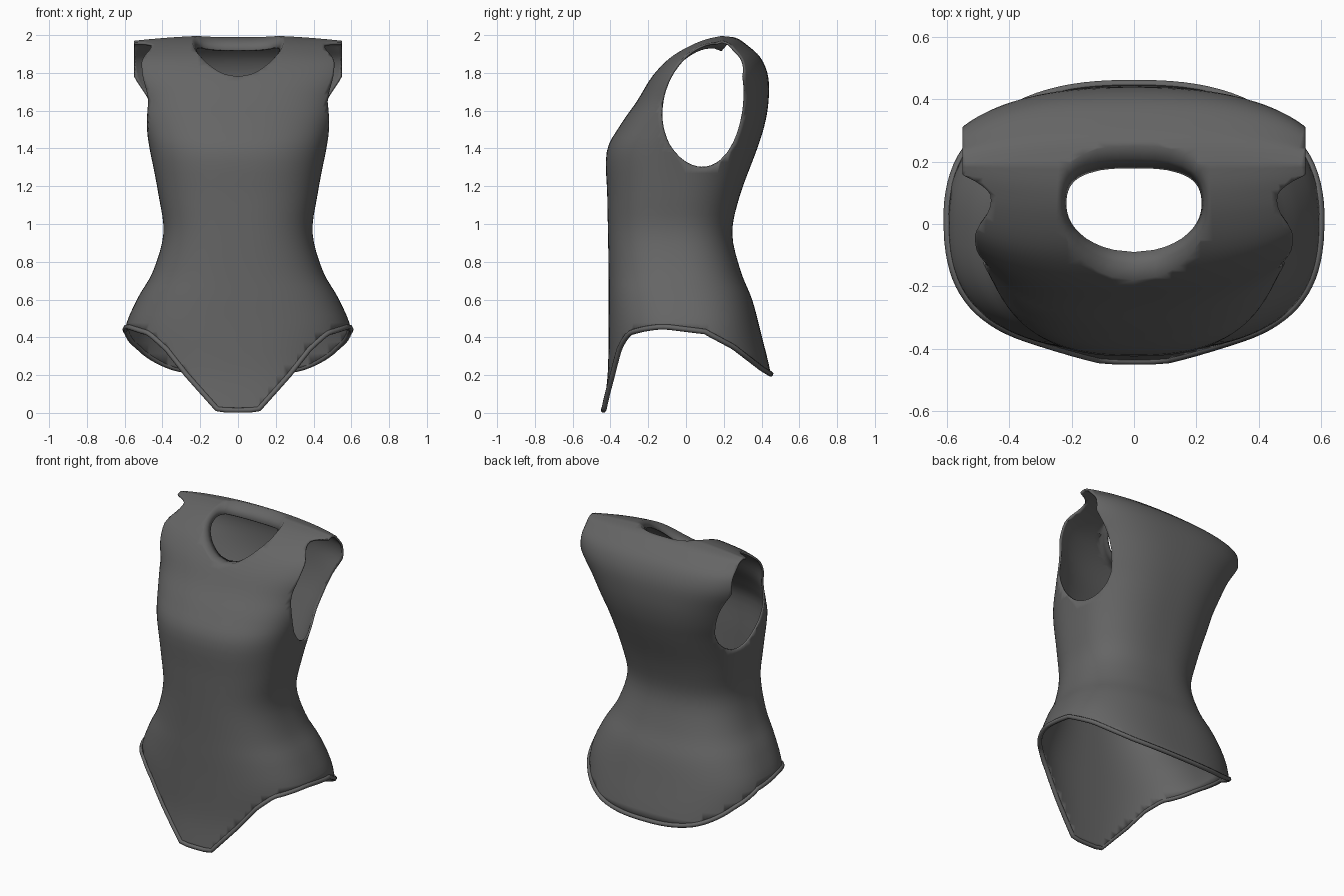
import bpy, bmesh, math
from mathutils import Vector

if "Cube" in bpy.data.objects:
    bpy.data.objects.remove(bpy.data.objects["Cube"], do_unlink=True)

fabric = bpy.data.materials.new("charcoal fabric")
fabric.use_nodes = True
GREY = (0.13, 0.13, 0.13, 1)
fabric.diffuse_color = GREY
fabric.node_tree.nodes["Principled BSDF"].inputs["Base Color"].default_value = GREY

# Torso sections: height, half width, front y, back y
SECTIONS = [Vector(s) for s in (
    (0, .56, -.44, .47), (.2, .59, -.415, .45), (.43, .6, -.41, .395),
    (.6, .535, -.41, .35), (.75, .45, -.41, .29), (.95, .395, -.413, .245),
    (1.15, .42, -.417, .285), (1.38, .465, -.42, .37), (1.52, .505, -.35, .415),
    (1.65, .55, -.26, .437), (1.78, .62, -.18, .435), (1.88, .63, -.09, .395),
    (1.95, .62, .02, .32), (1.985, .61, .11, .265), (2.0, .6, .19, .19))]
STEPS, COLS, POWER = 4, 96, 2.5


def spline(pts, i, t):
    a, b, c, d = (pts[min(max(i + k, 0), len(pts) - 1)] for k in (-1, 0, 1, 2))
    return .5 * (2 * b + (c - a) * t + (2 * a - 5 * b + 4 * c - d) * t * t
                 + (3 * b - a - 3 * c + d) * t ** 3)


def lerp(table, v):
    for (a, p), (b, q) in zip(table, table[1:]):
        if v <= b:
            return p + (q - p) * max(0, v - a) / (b - a)
    return table[-1][1]


def rounded(v):
    return math.copysign(abs(v) ** (2 / POWER), v)


# Opening rules: positive where the cloth stays
FRONT_HEM = [(0, .014), (.105, .015), (.27, .2), (.38, .34), (.47, .42), (.58, .455)]
BACK_HEM = [(-.1, .455), (.1, .43), (.25, .35), (.4, .235), (.45, .205)]


def hem(p):
    h = lerp(FRONT_HEM, abs(p.x)) if p.y < -.1 else lerp(BACK_HEM, p.y)
    return p.z - h


def armholes(p):
    t = (p.z - 1.63) / .33
    oval = ((p.y - .09 - .03 * t - .03 * t * t) / .22) ** 2 + t * t - 1
    return min(oval, (.55 if p.z > 1.2 else 1) - abs(p.x))


def neckline(p):
    if p.z < 1.5:
        return 1
    depth, n = (.24, 2) if p.y < .06 else (.19, 2.8)
    return (abs(p.x) / .24) ** n + (abs(p.y - .06) / depth) ** n - 1


def cut(bm, rule):
    """Split faces along the zero line of a rule and drop the negative side."""
    val = {v: rule(v.co) for v in bm.verts}
    for e in list(bm.edges):
        a, b = e.verts
        if val[a] * val[b] < 0:
            lo, hi = 0.0, 1.0
            for _ in range(14):
                mid = (lo + hi) / 2
                if rule(a.co.lerp(b.co, mid)) * val[a] > 0:
                    lo = mid
                else:
                    hi = mid
            _, v = bmesh.utils.edge_split(e, a, lo)
            val[v] = 0
    for f in list(bm.faces):
        zero = [v for v in f.verts if val[v] == 0]
        if len(zero) == 2 and not any(set(e.verts) == set(zero) for e in f.edges):
            bmesh.utils.face_split(f, *zero)
    gone = [f for f in bm.faces if sum(val[v] for v in f.verts) < 0]
    bmesh.ops.delete(bm, geom=gone, context='FACES')
    bmesh.ops.remove_doubles(bm, verts=bm.verts, dist=.003)


# Loft the torso
bm = bmesh.new()
rows = []
for i in range(len(SECTIONS) - 1):
    last = i == len(SECTIONS) - 2
    for k in range(STEPS + last):
        z, w, f, b = spline(SECTIONS, i, k / STEPS)
        row = []
        for c in range(COLS):
            a = 2 * math.pi * c / COLS
            x = w * rounded(math.cos(a))
            y = (f + b) / 2 + (b - f) / 2 * rounded(math.sin(a))
            slope = .03 * min(1, max(0, (z - 1.85) / .12)) * min(1, (x / .55) ** 2)
            row.append(bm.verts.new((x, y, z - slope)))
        rows.append(row)
for r, s in zip(rows, rows[1:]):
    for c in range(COLS):
        d = (c + 1) % COLS
        bm.faces.new((r[c], r[d], s[d], s[c]))
bmesh.ops.remove_doubles(bm, verts=bm.verts, dist=.001)
for rule in (hem, armholes, neckline):
    cut(bm, rule)

# Neck facing folded inwards
rim = [e for e in bm.edges if e.is_boundary
       and all(v.co.z > 1.7 and abs(v.co.x) < .3 for v in e.verts)]
for amount in (.5, 1):
    new = bmesh.ops.extrude_edge_only(bm, edges=rim)["geom"]
    for v in (g for g in new if isinstance(g, bmesh.types.BMVert)):
        back = (v.co.y + .18) / .43
        v.co += Vector((-.05 * v.co.x, -.21 * (v.co.y - .06),
                        (-.005 - .035 * back) * (.5 + amount * .5)))
    rim = [g for g in new if isinstance(g, bmesh.types.BMEdge)]

hem_points = [v.co.copy() for v in bm.verts if v.is_boundary and v.co.z < .6]
hem_points.sort(key=lambda p: math.atan2(p.y, p.x))
bmesh.ops.recalc_face_normals(bm, faces=bm.faces)
for f in bm.faces:
    f.smooth = True
mesh = bpy.data.meshes.new("bodysuit")
bm.to_mesh(mesh)
bm.free()
mesh.materials.append(fabric)
suit = bpy.data.objects.new("bodysuit", mesh)
bpy.context.collection.objects.link(suit)
shell = suit.modifiers.new("cloth thickness", 'SOLIDIFY')
shell.thickness = .012
shell.offset = -1

# Rolled trim around the lower opening
curve = bpy.data.curves.new("hem_trim", 'CURVE')
curve.dimensions = '3D'
curve.bevel_depth = .014
curve.bevel_resolution = 2
line = curve.splines.new('POLY')
line.points.add(len(hem_points) - 1)
for point, co in zip(line.points, hem_points):
    point.co = (*co, 1)
line.use_cyclic_u = True
line.use_smooth = True
curve.materials.append(fabric)
bpy.context.collection.objects.link(bpy.data.objects.new("hem_trim", curve))
